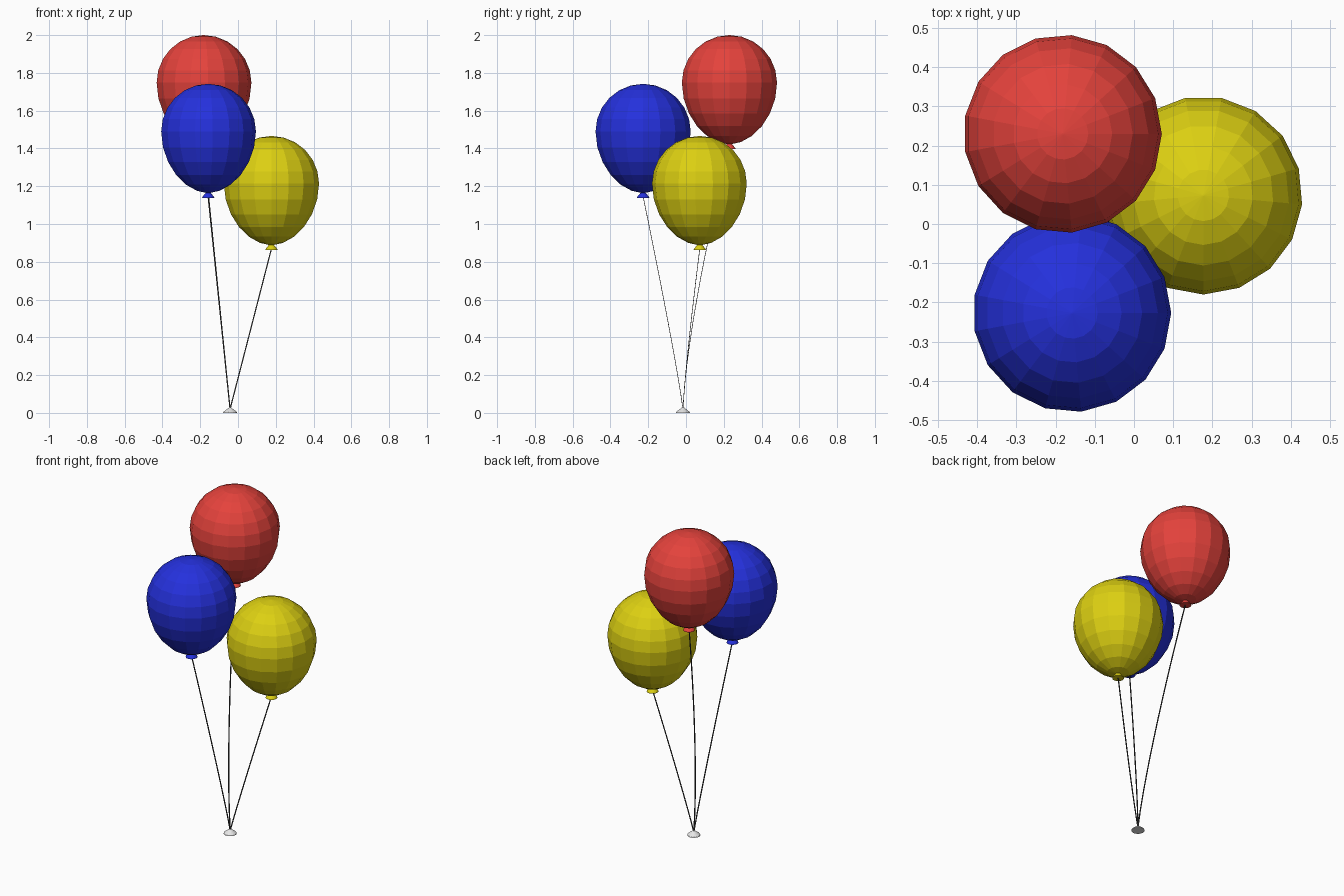
import bpy, math

cube = bpy.data.objects.get("Cube")
if cube:
    bpy.data.objects.remove(cube, do_unlink=True)


def material(name, rgb, rough=0.6):
    m = bpy.data.materials.new(name)
    m.use_nodes = True
    m.diffuse_color = (*rgb, 1)
    bsdf = m.node_tree.nodes["Principled BSDF"]
    bsdf.inputs["Base Color"].default_value = (*rgb, 1)
    bsdf.inputs["Roughness"].default_value = rough
    return m


def make_object(name, verts, faces, mat, location=(0, 0, 0)):
    mesh = bpy.data.meshes.new(name)
    mesh.from_pydata(verts, [], faces)
    mesh.materials.append(mat)
    obj = bpy.data.objects.new(name, mesh)
    obj.location = location
    bpy.context.collection.objects.link(obj)
    return obj


def lathe(name, profile, sides, mat, location, turn=0.0):
    """Spin (radius, z) points, listed from the bottom up, and cap the ends."""
    verts, faces = [], []
    for r, z in profile:
        for i in range(sides):
            a = turn + math.tau * i / sides
            verts.append((r * math.cos(a), r * math.sin(a), z))
    for k in range(len(profile) - 1):
        for i in range(sides):
            j = (i + 1) % sides
            faces.append((k * sides + i, k * sides + j,
                          (k + 1) * sides + j, (k + 1) * sides + i))
    faces.append(tuple(reversed(range(sides))))
    top = (len(profile) - 1) * sides
    faces.append(tuple(range(top, top + sides)))
    return make_object(name, verts, faces, mat, location)


def string(name, start, end, bend, mat, steps=12):
    """Thin flat cord; bend above 1 keeps it steeper near the weight."""
    verts, faces = [], []
    hx, hy = 0.0032, 0.0016
    for k in range(steps + 1):
        t = k / steps
        x = start[0] + (end[0] - start[0]) * t
        y = start[1] + (end[1] - start[1]) * t ** bend
        z = start[2] + (end[2] - start[2]) * t
        verts += [(x - hx, y - hy, z), (x + hx, y - hy, z),
                  (x + hx, y + hy, z), (x - hx, y + hy, z)]
    for k in range(steps):
        for i in range(4):
            j = (i + 1) % 4
            faces.append((k * 4 + i, k * 4 + j, k * 4 + 4 + j, k * 4 + 4 + i))
    faces += [(3, 2, 1, 0), tuple(steps * 4 + i for i in range(4))]
    return make_object(name, verts, faces, mat)


RADIUS, ABOVE, BELOW = 0.253, 0.252, 0.325
SIDES, RINGS = 17, 12

# Balloon body: round above the widest ring, longer and tapered below it
body = []
for k in range(RINGS + 1):
    a = math.pi * (k / RINGS - 0.5)
    r = max(RADIUS * math.cos(a), 0.002)
    if a < 0:
        r = max(r * (1 - 0.07 * math.sin(-a) ** 2), 0.012)
    body.append((r, (ABOVE if a > 0 else BELOW) * math.sin(a)))

# Flared knot under the balloon
knot = [(0.033, -BELOW - 0.027), (0.031, -BELOW - 0.021), (0.012, -BELOW + 0.002)]

white = material("weight white", (0.8, 0.8, 0.8))
grey = material("string dark grey", (0.05, 0.05, 0.05))
base = (-0.042, -0.016, 0.02)

# name, colour, centre of widest ring, turn, string bend
balloons = [
    ("red", (0.78, 0.055, 0.045), (-0.182, 0.230, 1.748), 0.0, 1.4),
    ("blue", (0.018, 0.030, 0.72), (-0.158, -0.227, 1.490), 0.0, 1.1),
    ("yellow", (0.72, 0.63, 0.006), (0.177, 0.073, 1.214), -math.pi / 2, 1.2),
]
for name, rgb, pos, turn, bend in balloons:
    mat = material("balloon " + name, rgb, 0.4)
    lathe(name + "_balloon", body, SIDES, mat, pos, turn)
    lathe(name + "_knot", knot, SIDES, mat, pos, turn)
    string(name + "_string", base, (pos[0], pos[1], pos[2] - BELOW - 0.02), bend, grey)

# Small conical weight holding the strings
lathe("weight", [(0.037, 0), (0.035, 0.006), (0.006, 0.028)], SIDES, white,
      (base[0], base[1], 0))
